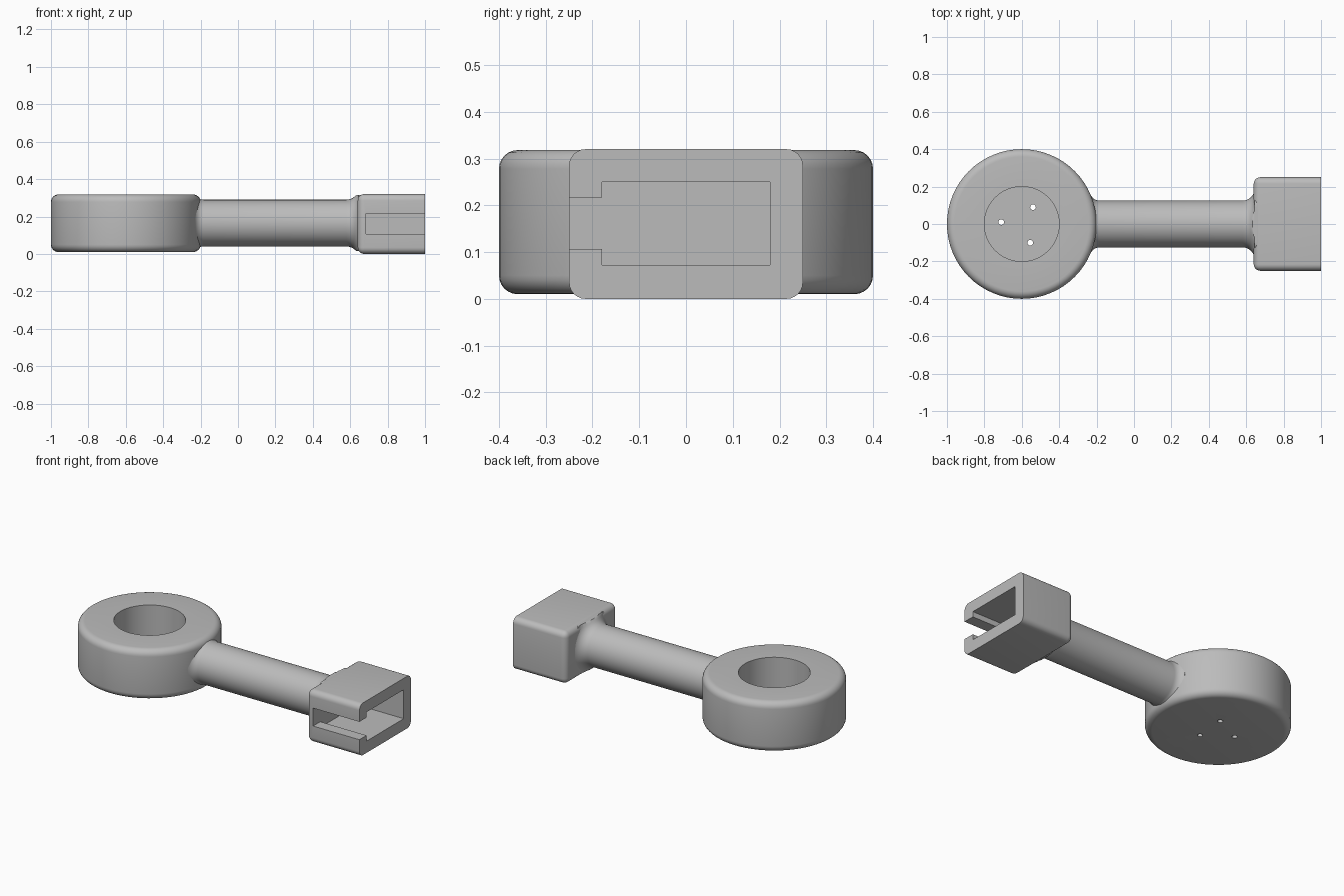
import bpy, bmesh, math
from mathutils import Matrix, Vector

if "Cube" in bpy.data.objects:
    bpy.data.objects.remove(bpy.data.objects["Cube"], do_unlink=True)

MID = 0.165          # height of the rod axis
RING_X = -0.6        # centre of the round housing

grey = bpy.data.materials.new("plain grey")
grey.use_nodes = True
COLOUR = (0.5, 0.5, 0.5, 1)
grey.diffuse_color = COLOUR
grey.node_tree.nodes["Principled BSDF"].inputs["Base Color"].default_value = COLOUR


def make(name, bm):
    bmesh.ops.recalc_face_normals(bm, faces=bm.faces)
    mesh = bpy.data.meshes.new(name)
    bm.to_mesh(mesh)
    bm.free()
    mesh.materials.append(grey)
    ob = bpy.data.objects.new(name, mesh)
    bpy.context.collection.objects.link(ob)
    return ob


def arc(cx, cy, r, start, end, steps=6):
    angles = [math.radians(start + (end - start) * i / steps) for i in range(steps + 1)]
    return [(cx + r * math.cos(a), cy + r * math.sin(a)) for a in angles]


def lathe(profile, steps=64):
    """Spin (radius, height) points around z; both ends lie on the axis."""
    bm = bmesh.new()
    verts = [bm.verts.new((r, 0, z)) for r, z in profile]
    edges = [bm.edges.new(pair) for pair in zip(verts, verts[1:])]
    bmesh.ops.spin(bm, geom=verts + edges, axis=(0, 0, 1), cent=(0, 0, 0),
                   angle=math.tau, steps=steps)
    bmesh.ops.remove_doubles(bm, verts=bm.verts, dist=0.0001)
    return bm


def box(lo, hi):
    bm = bmesh.new()
    bmesh.ops.create_cube(bm, size=1)
    lo, hi = Vector(lo), Vector(hi)
    for v in bm.verts:
        v.co = (lo + hi) / 2 + v.co * (hi - lo)
    return bm


def cut(target, cutter):
    mod = target.modifiers.new("cut", "BOOLEAN")
    mod.operation = "DIFFERENCE"
    mod.solver = "EXACT"
    mod.object = cutter
    bpy.context.view_layer.objects.active = target
    bpy.ops.object.modifier_apply(modifier=mod.name)
    bpy.data.objects.remove(cutter, do_unlink=True)


# Round housing with a blind pocket in the top
R, EDGE, LOW, HIGH = 0.4, 0.04, 0.01, 0.318
profile = [(0, LOW)]
profile += arc(R - EDGE, LOW + EDGE, EDGE, -90, 0)
profile += arc(R - EDGE, HIGH - EDGE, EDGE, 0, 90)
profile += [(0.2, HIGH), (0.2, 0.06), (0, 0.06)]
bm = lathe(profile)
bmesh.ops.translate(bm, verts=bm.verts, vec=(RING_X, 0, 0))
housing = make("round_housing", bm)

# Three small holes through the pocket floor
for x, y in ((-0.71, 0.01), (-0.54, 0.09), (-0.555, -0.1)):
    bm = bmesh.new()
    bmesh.ops.create_cone(bm, cap_ends=True, segments=16, radius1=0.015, radius2=0.015,
                          depth=0.2, matrix=Matrix.Translation((x, y, 0.05)))
    cut(housing, make("hole_cutter", bm))

# Round rod with a fillet at each end, kept within the height of the end blocks
profile = [(0, -0.28), (0.156, -0.28)]
profile += arc(0.175, -0.185, 0.05, 248, 180)
profile += arc(0.19, 0.58, 0.065, 180, 90, 8)
profile += [(0.19, 0.67), (0, 0.67)]
bm = lathe(profile)
bmesh.ops.rotate(bm, verts=bm.verts, cent=(0, 0, 0),
                 matrix=Matrix.Rotation(math.pi / 2, 3, "Y"))
for v in bm.verts:
    v.co.z = MID + max(-0.15, min(0.15, v.co.z))
rod = make("connecting_rod", bm)

# Rectangular socket, rounded everywhere but on its open end
bm = box((0.64, -0.25, 0), (1, 0.25, 0.32))
soft = [e for e in bm.edges if not all(v.co.x > 0.9 for v in e.verts)]
bmesh.ops.bevel(bm, geom=soft, offset=0.035, segments=6, profile=0.5, affect="EDGES")
socket = make("socket", bm)

# Hollow of the socket and the narrower slot through its front wall
cut(socket, make("hollow_cutter", box((0.685, -0.18, 0.072), (1.1, 0.18, 0.25))))
cut(socket, make("slot_cutter", box((0.685, -0.3, 0.107), (1.1, -0.17, 0.217))))

# Smooth shading with crisp edges
bpy.ops.object.select_all(action="DESELECT")
for ob in (housing, rod, socket):
    ob.select_set(True)
    bpy.context.view_layer.objects.active = ob
bpy.ops.object.shade_smooth_by_angle(angle=math.radians(35))
